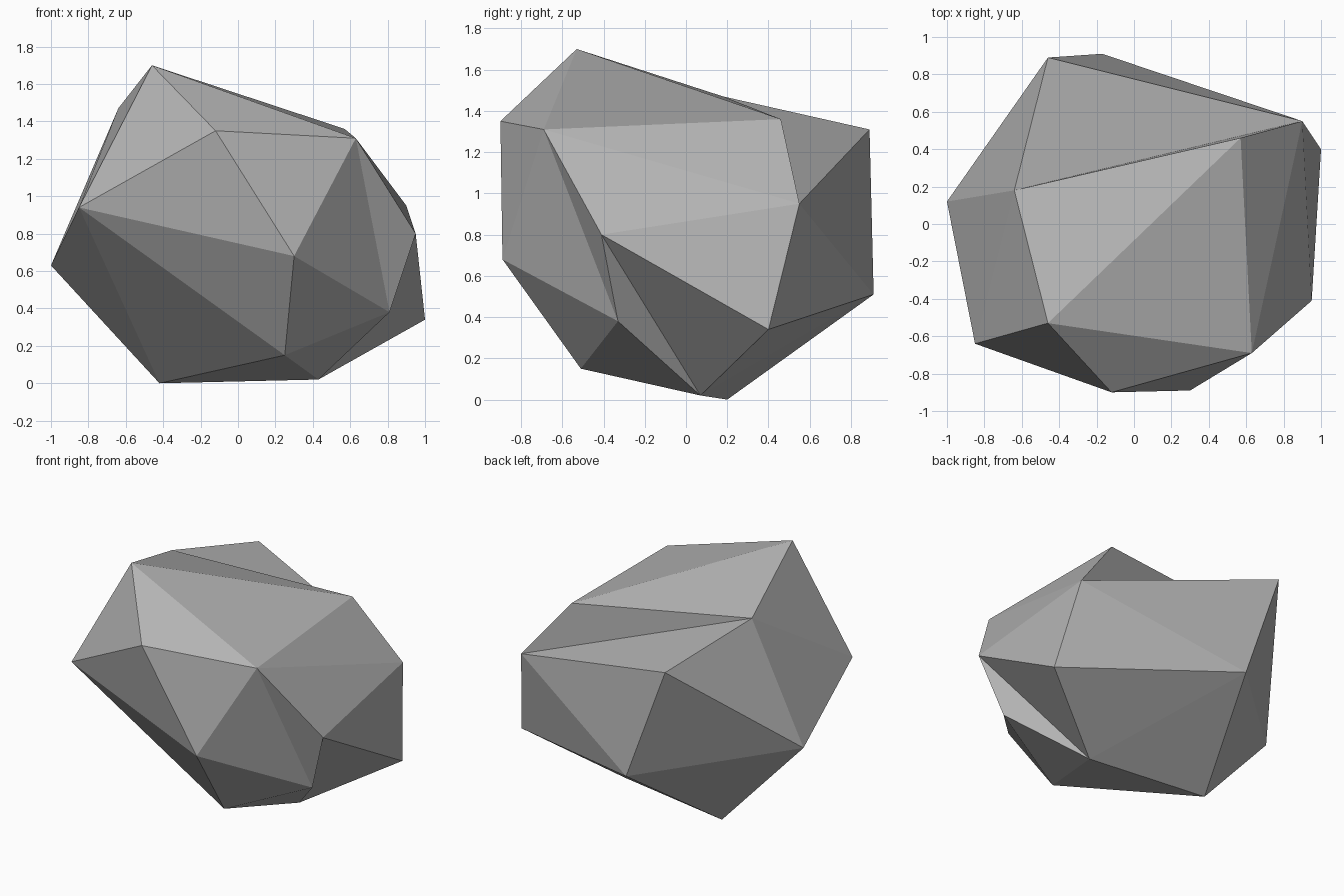
import bpy
import bmesh

cube = bpy.data.objects.get("Cube")
if cube:
    bpy.data.objects.remove(cube, do_unlink=True)

# Plain stone colour
stone = bpy.data.materials.new("stone_grey")
stone.use_nodes = True
grey = (0.45, 0.45, 0.45, 1.0)
stone.diffuse_color = grey
stone.node_tree.nodes["Principled BSDF"].inputs["Base Color"].default_value = grey

# Corners of the boulder
corners = {
    "peak": (-.46, -.53, 1.70),
    "front_brow": (-.12, -.90, 1.35),
    "left_brow": (.63, -.69, 1.31),
    "right_cheek": (-.85, -.64, .94),
    "right_tip": (-1, .12, .63),
    "front_nose": (.30, -.89, .68),
    "front_foot": (.25, -.51, .15),
    "right_base": (-.42, .20, 0),
    "left_base": (.43, .07, .02),
    "left_foot": (.81, -.33, .38),
    "left_tip": (1, .40, .34),
    "left_cheek": (.95, -.41, .80),
    "back_notch": (.90, .55, .95),
    "left_shoulder": (.57, .46, 1.36),
    "right_shoulder": (-.64, .18, 1.47),
    "back_brow": (-.46, .89, 1.31),
    "back_foot": (-.17, .91, .51),
}

# Each hub corner is joined by a closed fan of facets to the ring around it
fans = {
    "peak": "front_brow right_cheek right_shoulder left_shoulder left_brow",
    "front_nose": "front_brow right_cheek front_foot left_foot left_brow",
    "back_notch": "left_brow left_cheek left_tip back_foot back_brow "
                  "right_shoulder left_shoulder",
    "left_base": "front_foot right_base back_foot left_tip left_cheek left_foot",
    "right_tip": "right_cheek right_shoulder back_brow back_foot right_base",
}

bm = bmesh.new()
verts = {name: bm.verts.new(co) for name, co in corners.items()}


def facet(*names):
    """Add one triangle, sharing a facet that already exists."""
    tri = [verts[n] for n in names]
    if not bm.faces.get(tri):
        bm.faces.new(tri)


for hub, ring in fans.items():
    ring = ring.split()
    for a, b in zip(ring, ring[1:] + ring[:1]):
        facet(hub, a, b)

# Two facets that lie between the fans
facet("left_brow", "left_foot", "left_cheek")
facet("right_cheek", "front_foot", "right_base")

bmesh.ops.recalc_face_normals(bm, faces=bm.faces[:])
mesh = bpy.data.meshes.new("boulder")
bm.to_mesh(mesh)
bm.free()
mesh.materials.append(stone)
boulder = bpy.data.objects.new("boulder", mesh)
bpy.context.collection.objects.link(boulder)
